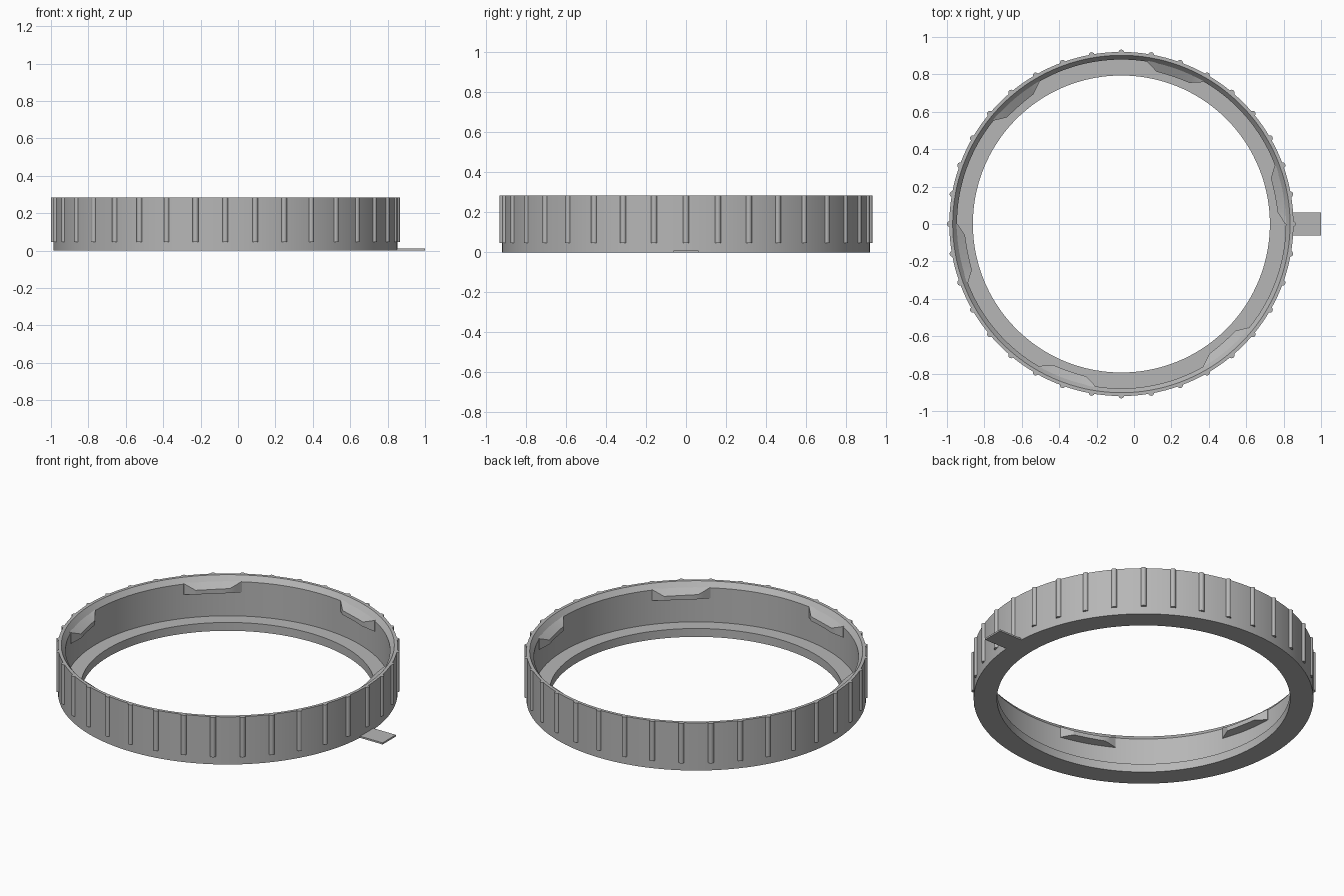
import bpy, bmesh, math

if "Cube" in bpy.data.objects:
    bpy.data.objects.remove(bpy.data.objects["Cube"])

CX = -0.0675          # ring axis offset, the tab extends to +x
H = 0.285             # ring height
R = 0.92              # outer radius

grey = bpy.data.materials.new("grey plastic")
grey.diffuse_color = (0.47, 0.47, 0.47, 1)
grey.use_nodes = True
grey.node_tree.nodes["Principled BSDF"].inputs["Base Color"].default_value = grey.diffuse_color


def polar(r, deg, z):
    a = math.radians(deg)
    return (CX + r * math.cos(a), r * math.sin(a), z)


def finish(name, bm, smooth=True):
    bmesh.ops.recalc_face_normals(bm, faces=bm.faces[:])
    mesh = bpy.data.meshes.new(name)
    bm.to_mesh(mesh)
    bm.free()
    ob = bpy.data.objects.new(name, mesh)
    bpy.context.collection.objects.link(ob)
    mesh.materials.append(grey)
    if smooth:
        bpy.ops.object.select_all(action='DESELECT')
        bpy.context.view_layer.objects.active = ob
        ob.select_set(True)
        bpy.ops.object.shade_smooth_by_angle(angle=math.radians(25))
    return ob


def sweep(bm, sections, closed):
    """Skin a list of equal-length cross-sections."""
    loops = [[bm.verts.new(p) for p in s] for s in sections]
    n, m = len(loops), len(loops[0])
    for i in range(n if closed else n - 1):
        a, b = loops[i], loops[(i + 1) % n]
        for j in range(m):
            k = (j + 1) % m
            bm.faces.new((a[j], a[k], b[k], b[j]))
    if not closed:
        bm.faces.new(loops[0])
        bm.faces.new(loops[-1])


# Ring body: wall with bevelled mouth and an inward bottom flange
profile = [(0.794, 0), (R, 0), (R, H), (0.902, H), (0.879, 0.255),
           (0.879, 0.05), (0.794, 0.05)]
bm = bmesh.new()
SEG = 144
sweep(bm, [[polar(r, 360 * i / SEG, z) for r, z in profile] for i in range(SEG)], True)
finish("ring_body", bm)

# Grip ribs: rounded vertical bars every ten degrees
bm = bmesh.new()
rib_r, rib_c = 0.0155, 0.917
for k in range(36):
    cx, cy, _ = polar(rib_c, 10 * k, 0)
    loops = []
    for z in (0.047, H):
        loops.append([(cx + rib_r * math.cos(math.tau * j / 16),
                       cy + rib_r * math.sin(math.tau * j / 16), z) for j in range(16)])
    sweep(bm, loops, False)
finish("grip_ribs", bm)

# Bayonet lugs: six inward wedges with sloping tops and ramped ends
bm = bmesh.new()
stations = [(0, 0.876), (2.2, 0.855), (4.2, 0.838), (7.5, 0.836), (10.5, 0.835),
            (14, 0.835), (17, 0.836), (20.8, 0.876)]
for k in range(6):
    sections = []
    for deg, r in stations:
        t = (0.88 - r) / 0.045            # how far the lug reaches inward
        top = 0.262 - 0.032 * t
        low = 0.193 + 0.012 * t
        a = 60 * k + deg
        sections.append([polar(0.89, a, 0.262), polar(r, a, top),
                         polar(r, a, low), polar(0.89, a, 0.193)])
    sweep(bm, sections, False)
finish("locking_lugs", bm)

# Flat tab at the base
bm = bmesh.new()
bmesh.ops.create_cube(bm, size=1)
for v in bm.verts:
    v.co.x = 1.0 if v.co.x > 0 else 0.84
    v.co.y *= 0.125
    v.co.z = 0.01 if v.co.z > 0 else 0
finish("base_tab", bm, False)
